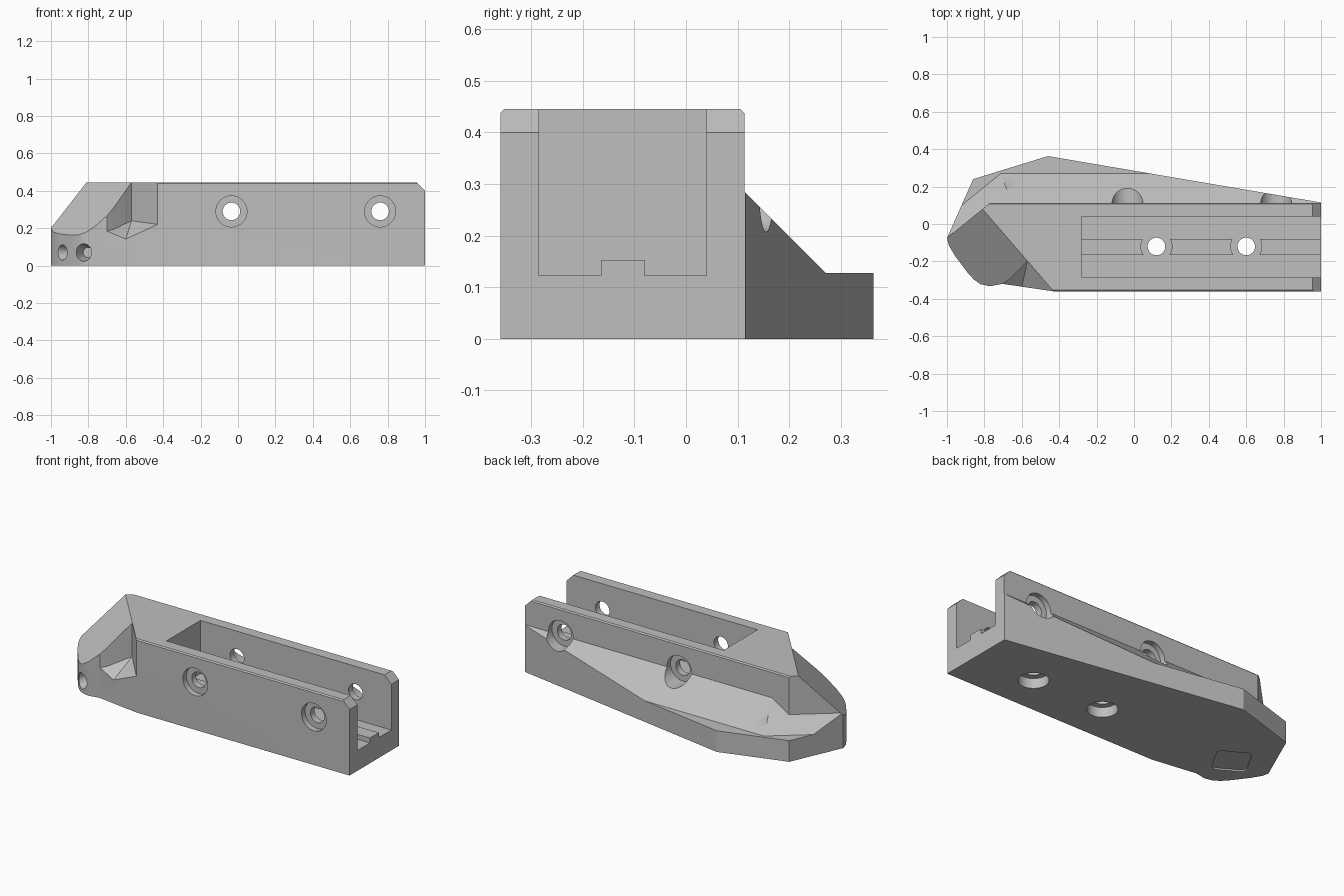
import bpy, bmesh, math
from mathutils import Vector, Matrix

if "Cube" in bpy.data.objects:
    bpy.data.objects.remove(bpy.data.objects["Cube"])

grey = bpy.data.materials.new("plain_grey")
grey.use_nodes = True
grey.diffuse_color = (0.52, 0.52, 0.52, 1)
grey.node_tree.nodes["Principled BSDF"].inputs["Base Color"].default_value = (0.52, 0.52, 0.52, 1)

H = 0.445
BEV = 0.007


def to_object(name, bm):
    bmesh.ops.recalc_face_normals(bm, faces=bm.faces)
    mesh = bpy.data.meshes.new(name)
    bm.to_mesh(mesh)
    bm.free()
    mesh.materials.append(grey)
    obj = bpy.data.objects.new(name, mesh)
    bpy.context.collection.objects.link(obj)
    return obj


def prism(name, outline, z0, z1, planes=(), inset=0):
    """Extrude an outline and trim it by (point, outward normal) planes."""
    bm = bmesh.new()
    low = [bm.verts.new((x, y, z0)) for x, y in outline]
    high = [bm.verts.new((x, y, z1)) for x, y in outline]
    base = bm.faces.new(low)
    bm.faces.new(high)
    for i in range(len(low)):
        j = (i + 1) % len(low)
        bm.faces.new((low[i], low[j], high[j], high[i]))
    bmesh.ops.recalc_face_normals(bm, faces=bm.faces)
    if inset:
        bmesh.ops.inset_region(bm, faces=[base], thickness=inset, use_even_offset=True)
        rim = [v for v in low if v not in base.verts[:]]
        bmesh.ops.translate(bm, verts=rim, vec=(0, 0, inset))
    for co, no in planes:
        bmesh.ops.bisect_plane(bm, geom=bm.verts[:] + bm.edges[:] + bm.faces[:],
                               plane_co=co, plane_no=no, clear_outer=True)
        bmesh.ops.holes_fill(bm, edges=[e for e in bm.edges if e.is_boundary], sides=0)
    return to_object(name, bm)


def box(name, x0, x1, y0, y1, z0, z1, planes=()):
    return prism(name, [(x0, y0), (x1, y0), (x1, y1), (x0, y1)], z0, z1, planes)


def rod(name, start, end, r0, r1=None, sides=40):
    a, b = Vector(start), Vector(end)
    bm = bmesh.new()
    turn = (b - a).to_track_quat('Z', 'Y').to_matrix().to_4x4()
    bmesh.ops.create_cone(bm, cap_ends=True, segments=sides, radius1=r0,
                          radius2=r0 if r1 is None else r1, depth=(b - a).length,
                          matrix=Matrix.Translation((a + b) / 2) @ turn)
    return to_object(name, bm)


def cut(target, tool):
    mod = target.modifiers.new("cut", 'BOOLEAN')
    mod.operation, mod.solver, mod.object = 'DIFFERENCE', 'EXACT', tool
    bpy.context.view_layer.objects.active = target
    bpy.ops.object.modifier_apply(modifier=mod.name)
    bpy.data.objects.remove(tool)


# Plan outline: straight flanks with a rounded nose
NOSE = Vector((-0.765, -0.10))


def nose_point(deg, r):
    a = math.radians(deg)
    return (NOSE.x + r * math.cos(a), NOSE.y + r * math.sin(a))


outline = [(1, -0.36), (1, 0.115), (-0.46, 0.363), (-0.86, 0.24), (-1, -0.075),
           (-0.99, -0.115), (-0.957, -0.17), (-0.888, -0.262), (-0.855, -0.298),
           (-0.82, -0.322), (-0.77, -0.333), (-0.704, -0.32), (-0.43, -0.36)]

# Full block with the nose slope, end chamfer and front rim trimmed off
peak = Vector((-0.81, 0.08, H))
body = prism("channel_body", outline, 0, H,
             [(peak, (-0.757, -0.654, 1)), ((0.955, 0, H), (1, 0, 1)),
              ((0, -0.36, H - BEV), (0, -1, 1))], BEV)

# Clear the space behind the walls, above the flank slopes and the foot
walls = [((0, 0.113, 0), (0, -1, 0)), (peak, (0.63, -0.776, 0)),
         ((0, 0.113, H - BEV), (0, -1, -1))]
slopes = [((0, 0.113, 0.285), (0, -1, -1)), ((-0.68, 0.19, 0.21), (0.63, -0.776, -1))]
for wall in walls:
    for slope in slopes:
        cut(body, box("flank_cutter", -1.5, 1.5, -1, 1, 0.128, 0.7, [wall, slope]))

# V notch beside the nose, with a creased falling floor
notch = [(-0.57, -0.20), (-0.665, -0.295), (-0.706, -0.325), (-0.712, -0.45), (-0.351, -0.45)]
corner = (-0.57, -0.20, 0.24)
cut(body, prism("notch_cutter", notch, 0.05, 0.6,
                [(corner, (0.55, 0.605, -1)), (corner, (-0.30, 0.79, -1))]))

# Channel open at one end, with an interrupted rail along its floor
bolts = (0.12, 0.60)
channel = box("channel_cutter", -0.28, 1.1, -0.285, 0.04, 0.123, 0.6)
rail = box("rail_shape", -0.4, 1.2, -0.165, -0.08, 0.05, 0.153)
for x in bolts:
    cut(rail, rod("rail_gap", (x, -0.12, 0), (x, -0.12, 0.3), 0.083))
cut(channel, rail)
cut(body, channel)

# Bolt holes through the floor, counterbored from below
for x in bolts:
    cut(body, rod("floor_hole", (x, -0.12, -0.1), (x, -0.12, 0.3), 0.047))
    cut(body, rod("floor_bore", (x, -0.12, -0.1), (x, -0.12, 0.06), 0.083))

# Cross holes through both walls, counterbored from outside
for x in (-0.035, 0.76):
    cut(body, rod("wall_hole", (x, -0.5, 0.29), (x, 0.5, 0.29), 0.047))
    cut(body, rod("front_bore", (x, -0.5, 0.29), (x, -0.325, 0.29), 0.083))
    cut(body, rod("back_bore", (x, 0.08, 0.29), (x, 0.5, 0.29), 0.083))

# Small tapered holes around the nose
for deg in (209, 254):
    outer, inner = nose_point(deg, 0.25), nose_point(deg, 0.13)
    cut(body, rod("nose_hole", (*outer, 0.07), (*inner, 0.07), 0.052, 0.028, 24))

# Shallow rounded pocket under the nose
pocket = []
turn = Matrix.Rotation(math.radians(-30), 2)
for k, (sx, sy) in enumerate(((1, 1), (-1, 1), (-1, -1), (1, -1))):
    for j in range(5):
        a = math.radians(90 * k + 22.5 * j)
        p = Vector((sx * 0.065 + 0.03 * math.cos(a), sy * 0.07 + 0.03 * math.sin(a)))
        pocket.append(tuple(turn @ p + NOSE))
cut(body, prism("pocket_cutter", pocket, -0.1, 0.009))

# Finish with sharp edges and smooth rounds
bpy.ops.object.select_all(action='DESELECT')
body.select_set(True)
bpy.context.view_layer.objects.active = body
bpy.ops.object.shade_smooth_by_angle(angle=math.radians(25))
